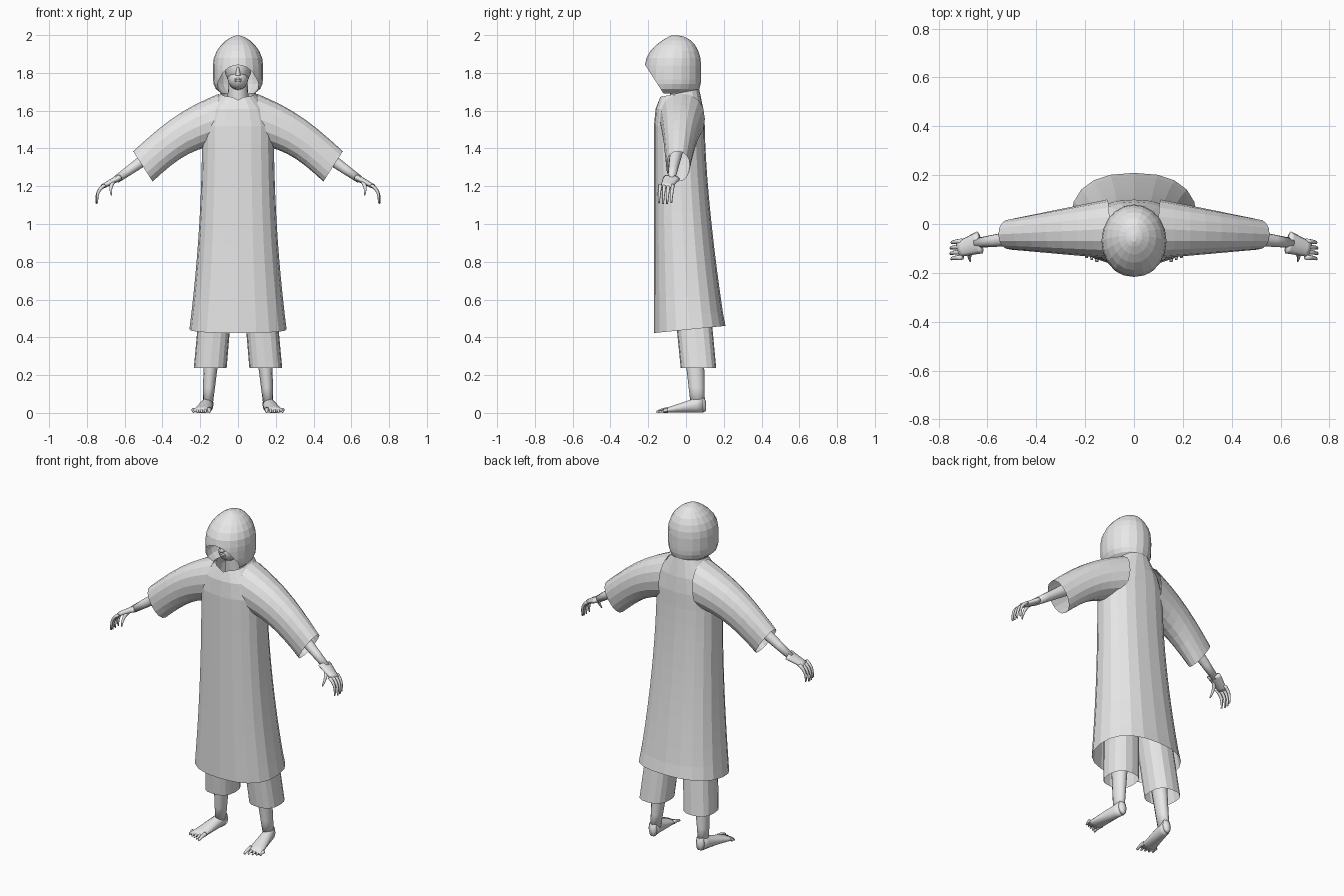
import bpy, bmesh, math
from mathutils import Vector

default = bpy.data.objects.get("Cube")
if default:
    bpy.data.objects.remove(default, do_unlink=True)

colour = (.8, .8, .8, 1)
grey = bpy.data.materials.new("light_grey")
grey.use_nodes = True
grey.diffuse_color = colour
grey.node_tree.nodes["Principled BSDF"].inputs["Base Color"].default_value = colour


# A ring is a centre followed by two half-axis vectors
def level(z, width, front, back, x=0):
    """Horizontal ring between a front and a back limit."""
    centre = Vector((x, (front + back) / 2, z))
    return centre, Vector((width, 0, 0)), Vector((0, (back - front) / 2, 0))


def slanted(top, bottom, front, back):
    """Ring whose upper and lower edges pass through two points in x and z."""
    high, low = Vector((top[0], 0, top[1])), Vector((bottom[0], 0, bottom[1]))
    middle = Vector((0, (front + back) / 2, 0))
    return (high + low) / 2 + middle, (high - low) / 2, Vector((0, (back - front) / 2, 0))


def upright(x, y, width, height, lift=0):
    """Ring facing along y and resting at a height of lift."""
    return Vector((x, y, height + lift)), Vector((width, 0, 0)), Vector((0, 0, height))


def blend(first, last, steps=6, bow=(0, 0, 0)):
    """Rings running from first to last, the centres arched by bow."""
    rings = []
    for i in range(steps + 1):
        t = i / steps
        centre, u, v = (a.lerp(b, t) for a, b in zip(first, last))
        rings.append((centre + Vector(bow) * math.sin(math.pi * t), u, v))
    return rings


def limb(start, end, thick, thin, bow=(0, 0, 0), widen=1):
    """Tapered round tube, stretched along y by widen."""
    start, end = Vector(start), Vector(end)
    along = (end - start).normalized()
    u = along.cross(Vector((0, 1, 0))).normalized()
    v = u.cross(along) * widen
    return blend((start, u * thick, v * thick), (end, u * thin, v * thin), bow=bow)


def ball(centre, width, depth, height, steps=8):
    """Ellipsoid as level rings."""
    x, y, z = centre
    rings = []
    for i in range(steps + 1):
        angle = math.pi * (i + .2) / (steps + .4)
        s = math.sin(angle)
        rings.append(level(z - height * math.cos(angle), width * s, y - depth * s, y + depth * s, x))
    return rings


def build(name, lofts, sides=16, power=2, caps=(0, -1), smooth=False, mirror=1, edit=None):
    """One object skinned over one or more lists of rings."""
    bm = bmesh.new()
    for rings in lofts:
        rows = []
        for centre, u, v in rings:
            row = []
            for k in range(sides):
                angle = math.tau * k / sides
                across, along = math.cos(angle), math.sin(angle)
                point = (centre + u * math.copysign(abs(across) ** (2 / power), across)
                         + v * math.copysign(abs(along) ** (2 / power), along))
                row.append(bm.verts.new((point.x * mirror, point.y, point.z)))
            rows.append(row)
        for low, high in zip(rows, rows[1:]):
            for k in range(sides):
                bm.faces.new((low[k - 1], low[k], high[k], high[k - 1]))
        for end in caps:
            bm.faces.new(rows[end])
    if edit:
        edit(bm)
    bmesh.ops.recalc_face_normals(bm, faces=bm.faces)
    mesh = bpy.data.meshes.new(name)
    bm.to_mesh(mesh)
    bm.free()
    mesh.materials.append(grey)
    for polygon in mesh.polygons:
        polygon.use_smooth = smooth
    bpy.context.collection.objects.link(bpy.data.objects.new(name, mesh))


# Robe body: flares to the hem, narrows to the collar, open at both ends
def robe_ring(z):
    flare = max(0, 1.5 - z)
    shoulder = max(0, (z - 1.5) / .2) ** 2
    return level(z, .19 + .06 * flare ** 2 - .1 * shoulder,
                 -.17 + .03 * shoulder, .1 + .1 * flare ** 1.5 - .03 * shoulder)


def shape_edges(bm):
    """Tilt the hem and collar and dip the throat into a V."""
    for vert in bm.verts:
        if vert.co.z < .5:
            vert.co.z += .1 * vert.co.y
        elif vert.co.z > 1.69:
            vert.co.z += .2 * vert.co.y
            if vert.co.y < -.1 and abs(vert.co.x) < .01:
                vert.co.z -= .015


build("robe", [[robe_ring(.44 + .09 * i) for i in range(15)]],
      sides=20, power=2.4, caps=(), edit=shape_edges)


# Hood: domed above the brow, nearly straight below it, cut open at the face
def hood_lower(t):
    narrowing = 1 - .35 * t ** 6
    return level(1.84 - .15 * t, .133 * narrowing, -.22, .08 * narrowing)


def hood_dome(angle):
    c = math.cos(angle)
    return level(1.84 + .16 * math.sin(angle), .133 * c ** 1.3,
                 -.07 - .147 * c ** 1.7, -.07 + .15 * c ** .8)


def open_face(bm):
    bmesh.ops.bisect_plane(bm, geom=bm.verts[:] + bm.edges[:] + bm.faces[:],
                           plane_co=(0, -.215, 1.84), plane_no=(0, -.14, -.09),
                           clear_outer=True)


hood = [hood_lower(1 - i / 6) for i in range(6)]
hood += [hood_dome(math.radians(14 * i)) for i in range(7)]
build("hood", [hood], sides=20, caps=(-1,), edit=open_face)

# Head with jaw, neck, nose and lips
build("head", [
    ball((0, -.06, 1.83), .072, .092, .1),
    ball((0, -.085, 1.77), .055, .066, .06),
    blend(level(1.6, .06, -.08, .04), level(1.76, .05, -.09, .04)),
    blend(level(1.785, .014, -.168, -.13), level(1.83, .006, -.155, -.13)),
], smooth=True)
build("lips", [ball((0, -.147, z), .02, .008, .006) for z in (1.757, 1.767)],
      sides=10, smooth=True)

# Trouser hips under the robe
build("trouser_hips", [blend(level(.62, .19, -.07, .11), level(.95, .15, -.08, .08))])

for side, mirror in (("left", 1), ("right", -1)):
    # Wide sleeve, arched over the shoulder and open at the cuff
    build(side + "_sleeve", [blend(
        slanted((.1, 1.69), (.12, 1.42), -.14, .1),
        slanted((.555, 1.385), (.452, 1.225), -.105, .02), steps=7, bow=(0, 0, .035))],
        power=2.2, caps=(), mirror=mirror)

    # Arm
    wrist = (.645, -.078, 1.235)
    build(side + "_arm", [limb((.2, -.02, 1.55), wrist, .052, .02)],
          sides=12, smooth=True, mirror=mirror)

    # Hand: palm, thumb and four curled fingers
    hand = [limb((.63, -.075, 1.245), (.718, -.104, 1.198), .018, .012, widen=2.6),
            limb((.655, -.1, 1.23), (.67, -.153, 1.152), .014, .004, bow=(.01, 0, .005))]
    for i in range(4):
        y = -.07 - .022 * i
        reach = .006 * math.sin(i)
        hand.append(limb((.705, y, 1.207), (.745 + reach, y - .008, 1.112 - reach),
                         .011, .005, bow=(.014, 0, .01)))
    build(side + "_hand", hand, sides=8, smooth=True, mirror=mirror)

    # Cropped trouser leg, open at the cuff
    build(side + "_trouser_leg", [blend(
        level(.237, .087, -.028, .16, x=.147), level(.66, .085, -.07, .12, x=.11))],
        power=2.6, caps=(), mirror=mirror)

    # Shin
    build(side + "_shin", [blend(
        level(.04, .026, .025, .1, x=.16), level(.6, .058, -.04, .09, x=.12))],
        sides=12, smooth=True, mirror=mirror)

    # Foot: rounded heel, sloping instep and five toes
    instep = upright(.158, .09, .029, .047)
    foot = [blend(upright(.157, .107, .014, .025, lift=.01), instep, steps=2),
            blend(instep, upright(.193, -.12, .05, .011))]
    for i in range(5):
        x, tip = .152 + .021 * i, -.155 + .008 * i
        size = .0105 if i else .013
        foot.append(blend(upright(x, -.095, size, size, lift=.005),
                          upright(x, tip, size / 2, size / 2), bow=(0, 0, .003)))
    build(side + "_foot", foot, sides=10, smooth=True, mirror=mirror)
